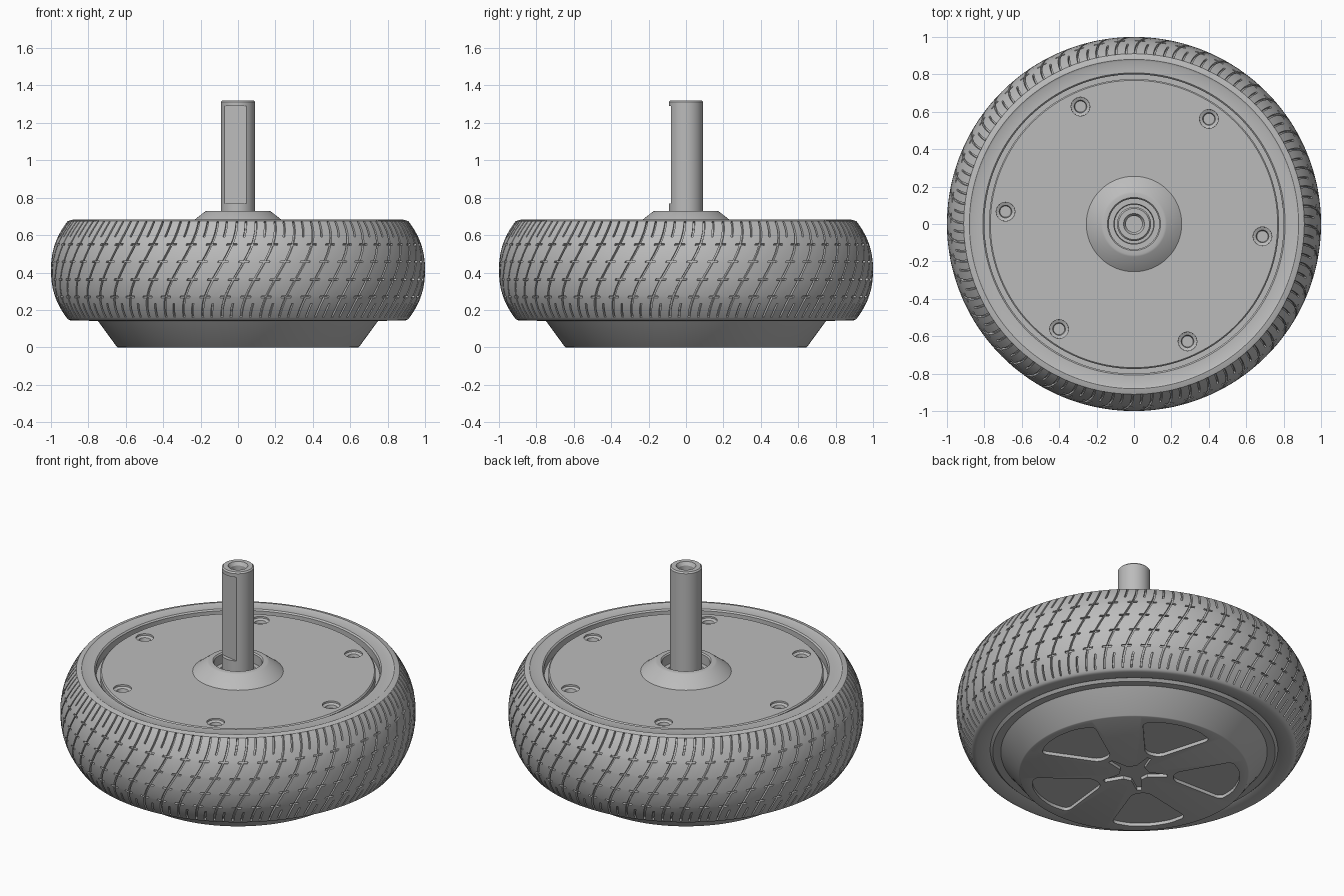
import bpy, bmesh
from math import sin, cos, pi, radians
from mathutils import Matrix, Vector

if "Cube" in bpy.data.objects:
    bpy.data.objects.remove(bpy.data.objects["Cube"], do_unlink=True)

GREY = (0.5, 0.5, 0.5, 1)
grey = bpy.data.materials.new("plain_grey")
grey.use_nodes = True
grey.diffuse_color = GREY
for node in grey.node_tree.nodes:
    if node.type == 'BSDF_PRINCIPLED':
        node.inputs["Base Color"].default_value = GREY
        node.inputs["Roughness"].default_value = 0.6


def make_object(name, bm):
    mesh = bpy.data.meshes.new(name)
    bm.to_mesh(mesh)
    bm.free()
    mesh.materials.append(grey)
    obj = bpy.data.objects.new(name, mesh)
    bpy.context.collection.objects.link(obj)
    return obj


def activate(obj):
    bpy.ops.object.select_all(action='DESELECT')
    obj.select_set(True)
    bpy.context.view_layer.objects.active = obj


def smooth(obj):
    activate(obj)
    bpy.ops.object.shade_smooth_by_angle(angle=radians(30))


def add_lathe(bm, profile, steps, centre=(0, 0)):
    """Revolve (radius, z) points into a closed solid."""
    part = bmesh.new()
    rings = [[part.verts.new((r * cos(2 * pi * i / steps) + centre[0],
                              r * sin(2 * pi * i / steps) + centre[1], z))
              for i in range(steps)] for r, z in profile]
    for low, high in zip(rings, rings[1:]):
        for i in range(steps):
            j = (i + 1) % steps
            part.faces.new((low[i], low[j], high[j], high[i]))
    bmesh.ops.remove_doubles(part, verts=part.verts, dist=1e-5)
    bmesh.ops.recalc_face_normals(part, faces=part.faces)
    temp = bpy.data.meshes.new("temp")
    part.to_mesh(temp)
    part.free()
    bm.from_mesh(temp)
    bpy.data.meshes.remove(temp)


def lathe(name, profile, steps=128):
    bm = bmesh.new()
    add_lathe(bm, profile, steps)
    return make_object(name, bm)


def add_prism(bm, polar, turn, z0, z1, rounding=0):
    """Extrude an outline of (radius, degrees) points, rounding its corners."""
    ring = [bm.verts.new((r * cos(radians(a + turn)), r * sin(radians(a + turn)), z0))
            for r, a in polar]
    top = [bm.verts.new((v.co.x, v.co.y, z1)) for v in ring]
    faces = [bm.faces.new(ring[::-1]), bm.faces.new(top)]
    sides = []
    for i in range(len(ring)):
        j = (i + 1) % len(ring)
        faces.append(bm.faces.new((ring[i], ring[j], top[j], top[i])))
        sides.append(bm.edges.get((ring[i], top[i])))
    bmesh.ops.recalc_face_normals(bm, faces=faces)
    if rounding:
        bmesh.ops.bevel(bm, geom=sides, offset=rounding, segments=4,
                        profile=0.5, affect='EDGES')


def cut(obj, cutter_bm):
    cutter = make_object("cutter", cutter_bm)
    cutter.hide_render = True
    mod = obj.modifiers.new("cut", 'BOOLEAN')
    mod.operation = 'DIFFERENCE'
    mod.solver = 'EXACT'
    mod.object = cutter
    activate(obj)
    bpy.ops.object.modifier_apply(modifier=mod.name)
    bpy.data.objects.remove(cutter, do_unlink=True)


# Tyre: a twisted grid whose groove cells are sunk into the surface
MID, HALF = 0.413, 0.265
PERIODS = 56
COLUMNS = (0, 0.1, 0.3, 0.48, 0.57, 0.8)
DASHES = (0.27, 0.362, 0.458, 0.55)
DASH = 0.005


def tread_radius(z):
    return 1 - 0.092 * abs((z - MID) / HALF) ** 2.3


def twist(z):
    t = max(-1, min(1, (z - MID) / HALF))
    return 0.1 * sin(t * pi / 2)


levels = [0.15, 0.16, 0.18, 0.205, 0.235, 0.315, MID, 0.505, 0.59, 0.62, 0.645, 0.662, 0.675]
levels += [d + s * DASH for d in DASHES for s in (-1, 1)]
levels.sort()
profile = [(0.80, 0.16), (0.82, 0.15), (0.885, 0.143), (0.90, 0.145)]
profile += [(tread_radius(z), z) for z in levels]
profile += [(0.895, 0.68), (0.88, 0.683), (0.87, 0.678), (0.808, 0.678), (0.80, 0.67), (0.80, 0.6)]

bm = bmesh.new()
angles = [2 * pi * (k + f) / PERIODS for k in range(PERIODS) for f in COLUMNS]
rings = [[bm.verts.new((r * cos(a + twist(z)), r * sin(a + twist(z)), z)) for a in angles]
         for r, z in profile]
grooves = []
count = len(angles)
for n in range(len(rings)):
    m = (n + 1) % len(rings)
    z = (profile[n][1] + profile[m][1]) / 2
    on_tread = profile[n][0] > 0.9 and profile[m][0] > 0.9 and 0.16 < z < 0.67
    on_shoulder = z < 0.235 or z > 0.59
    on_dash = any(abs(z - d) < DASH / 2 for d in DASHES)
    for i in range(count):
        j = (i + 1) % count
        face = bm.faces.new((rings[n][i], rings[n][j], rings[m][j], rings[m][i]))
        column = i % len(COLUMNS)
        if on_tread and (column == 0 or (column == 3 and on_shoulder)
                         or (column in (1, 5) and on_dash)):
            grooves.append(face)
bm.normal_update()
bmesh.ops.inset_region(bm, faces=grooves, thickness=0.001, depth=-0.014,
                       use_even_offset=True, use_boundary=True)
smooth(make_object("tyre", bm))

# Motor housing: flange, sloped wall and flat bottom
housing = lathe("motor_housing", [
    (0, 0.62), (0.81, 0.62), (0.81, 0.155), (0.795, 0.14), (0.75, 0.14),
    (0.745, 0.136), (0.648, 0.003), (0.642, 0), (0, 0)])
bm = bmesh.new()
petal = [(0.23, -11), (0.57, -22), (0.595, -11), (0.6, 0), (0.595, 11), (0.57, 22), (0.23, 11)]
star = [p for k in range(5) for p in
        ((0.19, 72 * k - 4), (0.19, 72 * k + 4), (0.085, 72 * k + 18), (0.085, 72 * k + 54))]
for k in range(5):
    add_prism(bm, petal, 5 + 72 * k, -0.05, 0.02, 0.035)
add_prism(bm, star, 5, -0.05, 0.02)
cut(housing, bm)
smooth(housing)

# Top cover: flat disc with raised conical hub and sunk screw seats
cover = lathe("top_cover", [
    (0, 0.61), (0.775, 0.61), (0.775, 0.658), (0.768, 0.665), (0.255, 0.665),
    (0.175, 0.727), (0.165, 0.73), (0.142, 0.73), (0.135, 0.722), (0.135, 0.665),
    (0.108, 0.665), (0.105, 0.64), (0, 0.64)])
seat = [(0, 0.7), (0.052, 0.7), (0.05, 0.655), (0.034, 0.648), (0.03, 0.63), (0, 0.63)]
bm = bmesh.new()
for k in range(6):
    a = radians(54.5 + 60 * k)
    add_lathe(bm, seat, 24, (0.69 * cos(a), 0.69 * sin(a)))
cut(cover, bm)
smooth(cover)

# Axle: hollow-ended shaft with a flat milled into one side
axle = lathe("axle", [
    (0, 0.62), (0.091, 0.62), (0.091, 1.312), (0.083, 1.32), (0.056, 1.32),
    (0.044, 1.30), (0.044, 1.12), (0, 1.12)], 64)
bm = bmesh.new()
direction = radians(-102)
place = (Matrix.Rotation(direction, 4, 'Z') @ Matrix.Translation(Vector((0.118, 0, 1.03)))
         @ Matrix.Diagonal((0.1, 0.24, 0.52, 1)))
bmesh.ops.create_cube(bm, size=1, matrix=place)
cut(axle, bm)
smooth(axle)
